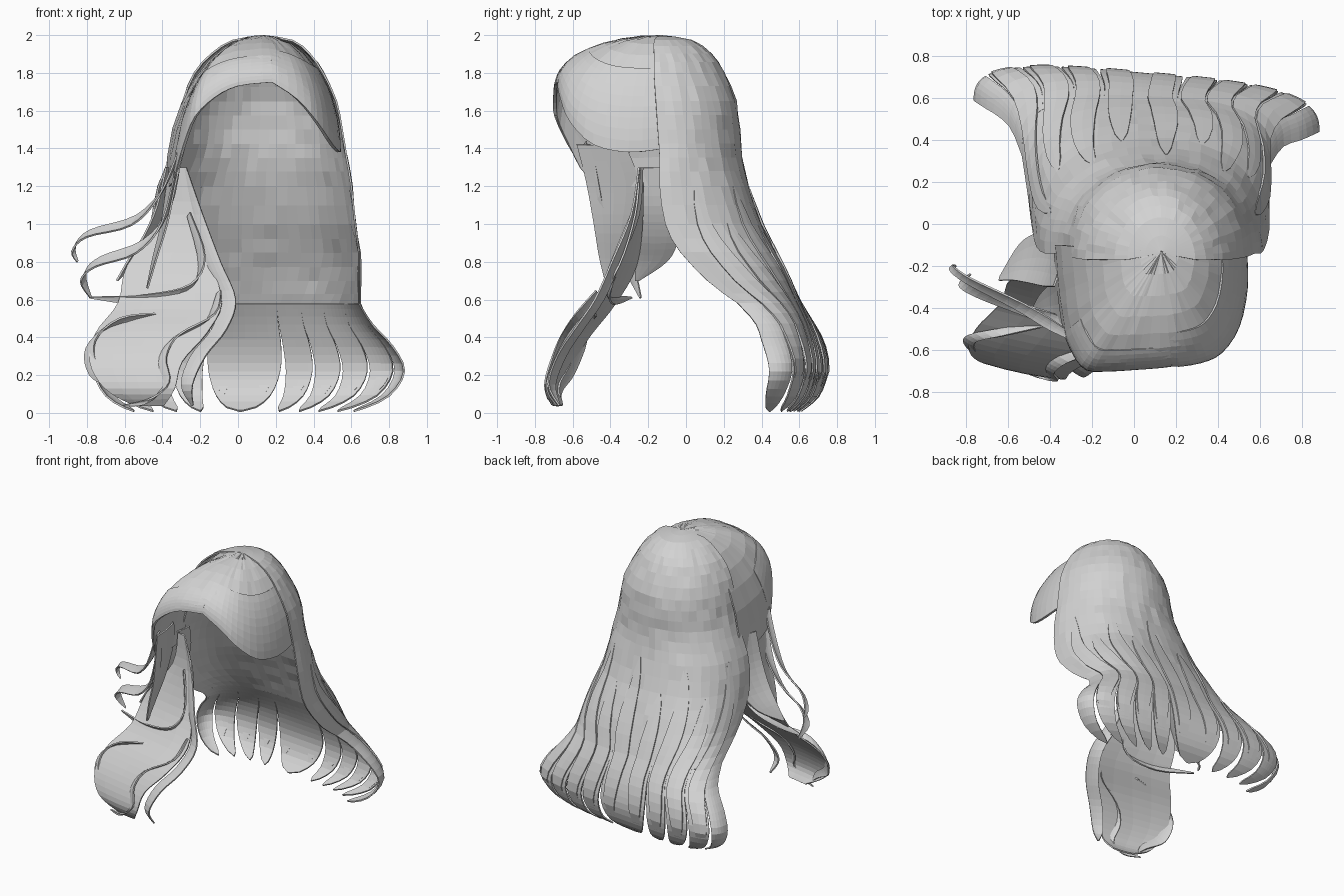
import bpy
import bmesh
import math
import random
from mathutils import Vector

random.seed(4)
cube = bpy.data.objects.get("Cube")
if cube:
    bpy.data.objects.remove(cube, do_unlink=True)

# Single hair colour
hair = bpy.data.materials.new("hair_grey")
hair.use_nodes = True
hair.diffuse_color = (0.65, 0.65, 0.65, 1)
hair.node_tree.nodes["Principled BSDF"].inputs["Base Color"].default_value = hair.diffuse_color


def smooth_path(points, steps):
    """Pass a soft curve through tuples of any length."""
    points = [Vector(p) for p in points]
    result = []
    for i in range(len(points) - 1):
        before = points[max(i - 1, 0)]
        start, end = points[i], points[i + 1]
        after = points[min(i + 2, len(points) - 1)]
        for k in range(steps):
            t = k / steps
            tangent_a, tangent_b = (end - before) / 2, (after - start) / 2
            result.append(start * (2 * t**3 - 3 * t**2 + 1) + tangent_a * (t**3 - 2 * t**2 + t)
                          + end * (3 * t**2 - 2 * t**3) + tangent_b * (t**3 - t**2))
    result.append(points[-1])
    return result


def sheet(name, grid, thickness=0.01):
    """Skin a grid of points and give it a little thickness."""
    bm = bmesh.new()
    verts = [[bm.verts.new(p) for p in row] for row in grid]
    for upper, lower in zip(verts, verts[1:]):
        for i in range(len(upper) - 1):
            bm.faces.new((upper[i], upper[i + 1], lower[i + 1], lower[i]))
    bmesh.ops.remove_doubles(bm, verts=bm.verts, dist=0.0005)
    bmesh.ops.recalc_face_normals(bm, faces=bm.faces)
    mesh = bpy.data.meshes.new(name)
    bm.to_mesh(mesh)
    bm.free()
    mesh.materials.append(hair)
    obj = bpy.data.objects.new(name, mesh)
    bpy.context.collection.objects.link(obj)
    solid = obj.modifiers.new("thickness", "SOLIDIFY")
    solid.thickness = thickness
    solid.offset = 0


def section(row, fractions):
    """Points on a U-shaped level of the back hair, evenly spaced along its length."""
    z, left, right, back, front, power = row
    middle, half = (left + right) / 2, (right - left) / 2
    skew = 0.09 * min(max((0.75 - z) / 0.35, 0), 1)
    dense = []
    for i in range(241):
        a = math.pi * i / 240
        c, s = math.cos(a), max(math.sin(a), 0)
        x = middle - half * math.copysign(abs(c) ** (2 / power), c)
        y = front + (back - front) * s ** (2 / power) - skew * x
        dense.append(Vector((x, y, z)))
    lengths = [0]
    for p, q in zip(dense, dense[1:]):
        lengths.append(lengths[-1] + (q - p).length)
    points, i = [], 0
    for f in fractions:
        target = f * lengths[-1]
        while i < len(dense) - 2 and lengths[i + 1] < target:
            i += 1
        share = (target - lengths[i]) / max(lengths[i + 1] - lengths[i], 1e-9)
        points.append(dense[i].lerp(dense[i + 1], min(max(share, 0), 1)))
    return points


# Back hair: height, left, right, back, front edge, squareness
upper_levels = [
    (1.995, 0.12, 0.14, -0.13, -0.14, 2), (1.97, -0.03, 0.29, 0.03, -0.17, 2),
    (1.9, -0.14, 0.38, 0.13, -0.17, 2), (1.8, -0.23, 0.45, 0.2, -0.17, 2),
    (1.65, -0.29, 0.52, 0.26, -0.16, 2.1), (1.5, -0.32, 0.55, 0.28, -0.15, 2.1),
    (1.35, -0.36, 0.575, 0.29, -0.14, 2.2), (1.2, -0.42, 0.6, 0.33, -0.14, 2.4),
    (1.0, -0.46, 0.62, 0.4, -0.11, 2.6), (0.85, -0.48, 0.64, 0.47, -0.03, 2.9),
    (0.7, -0.5, 0.64, 0.54, 0.12, 3.1), (0.58, -0.53, 0.64, 0.59, 0.3, 3.2)]
lower_levels = [
    upper_levels[-1], (0.47, -0.59, 0.71, 0.65, 0.42, 3.3),
    (0.35, -0.7, 0.82, 0.7, 0.48, 3.4), (0.22, -0.76, 0.88, 0.72, 0.5, 3.4),
    (0.09, -0.7, 0.8, 0.68, 0.44, 3.4), (0.01, -0.58, 0.64, 0.59, 0.38, 3.4)]

columns = [i / 28 for i in range(29)]
back_grid = [section(row, columns) for row in smooth_path(upper_levels, 2)]
for level in back_grid[3:-1]:
    for point in level[1:-1]:
        point += Vector((random.uniform(-1, 1), random.uniform(-1, 1), 0)) * 0.005
sheet("back_hair", back_grid)

# Separate ends: full width at first, then rounded to a tip that curls inward
breaks = [0, 0.08, 0.17, 0.27, 0.365, 0.595, 0.68, 0.76, 0.84, 0.92, 1]
for number, (start, end) in enumerate(zip(breaks, breaks[1:])):
    levels = smooth_path(lower_levels, 3)
    centre, half = (start + end) / 2, (end - start) / 2
    grid = []
    for i, row in enumerate(levels):
        t = i / (len(levels) - 1)
        spread = half * max((1 - 0.22 * t * t) * math.sqrt(1 - t**5), 0.05)
        middle = centre + (0.5 - centre) * 0.1 * t**4
        grid.append(section(row, [middle + spread * (k / 3 - 1) for k in range(7)]))
    sheet(f"back_hair_end_{number + 1}", grid)

# Raised locks lying on the back hair, running down to the ends
for number, centre in enumerate((0.125, 0.225, 0.32, 0.42, 0.54, 0.64, 0.72, 0.8, 0.88)):
    rows = smooth_path(upper_levels[7 + number % 2:] + lower_levels[1:5], 2)
    grid = []
    for i, row in enumerate(rows):
        t = i / (len(rows) - 1)
        spread = 0.034 * (0.1 + math.sin(math.pi * t) ** 0.6)
        lift = 0.018 * math.sin(math.pi * t)
        row[1], row[2], row[3] = row[1] - lift, row[2] + lift, row[3] + lift
        grid.append(section(row, [centre + spread * (k - 1) for k in range(3)]))
    sheet(f"back_overlay_{number + 1}", grid)

# Front hair: dome meridians falling from the crown to a shaped hem
crown = Vector((0.13, -0.13, 1.995))
hem = [(0.53, -0.11, 1.4), (0.53, -0.3, 1.38), (0.49, -0.48, 1.42), (0.41, -0.6, 1.54),
       (0.31, -0.65, 1.66), (0.18, -0.675, 1.75), (0, -0.685, 1.73), (-0.12, -0.69, 1.67),
       (-0.22, -0.685, 1.57), (-0.28, -0.62, 1.42), (-0.33, -0.52, 1.25),
       (-0.36, -0.33, 1.2), (-0.38, -0.1, 1.2)]


def dome(name, edge, first, puff, rough):
    """Shell from a fraction of the way down to the hem, puffed most at its middle."""
    grid = []
    tips = smooth_path(edge, 3)
    for j, tip in enumerate(tips):
        swell = 1 + puff * max(math.sin(math.pi * j / (len(tips) - 1)), 0) ** 0.5
        line = []
        for k in range(9):
            a = (first + (1 - first) * k / 8) * math.pi / 2
            out, up = math.sin(a) * swell, math.cos(a) * swell
            p = Vector((crown.x + (tip.x - crown.x) * out, crown.y + (tip.y - crown.y) * out,
                        tip.z + (crown.z - tip.z) * min(up, 1)))
            if 0 < k < 8:
                p += Vector([random.uniform(-rough, rough) for _ in range(3)])
            line.append(p)
        grid.append(line)
    sheet(name, grid)


dome("front_hair", hem, 0, 0, 0.003)
dome("swept_fringe", hem[:6], 0.5, 0.025, 0.001)
dome("side_fringe", hem[5:11], 0.62, 0.015, 0.001)


def lock(name, path, across, bulge=0.15):
    """Tapering ribbon; each path point is x, y, z and width."""
    points = smooth_path(path, 4)
    across = Vector(across).normalized()
    grid = []
    for i, p in enumerate(points):
        here = p.xyz
        along = points[min(i + 1, len(points) - 1)].xyz - points[max(i - 1, 0)].xyz
        normal = along.cross(across).normalized()
        width = max(p[3], 0.008)
        grid.append([here + across * width * s + normal * width * bulge * (0.25 - s * s)
                     for s in (-0.5, -0.25, 0, 0.25, 0.5)])
    sheet(name, grid)


# Wide wavy panel on the right side of the front
lock("front_panel", [
    (-0.31, -0.24, 1.3, 0.06), (-0.29, -0.25, 1.05, 0.2), (-0.36, -0.31, 0.78, 0.46),
    (-0.36, -0.43, 0.58, 0.56), (-0.46, -0.56, 0.42, 0.6), (-0.54, -0.65, 0.27, 0.5),
    (-0.52, -0.7, 0.13, 0.38), (-0.47, -0.67, 0.04, 0.16)], (1, -0.2, 0), 0.1)
# Side hair falling below the dome and sweeping outward behind the panel
lock("side_panel", [
    (-0.36, -0.2, 1.3, 0.2), (-0.4, -0.17, 1.1, 0.26), (-0.47, -0.16, 0.94, 0.25),
    (-0.56, -0.18, 0.81, 0.18), (-0.64, -0.26, 0.7, 0.02)], (0.2, 0.9, 0))
# Flat hair joining the fringe to the loose locks
lock("temple_panel", [
    (-0.3, -0.45, 1.42, 0.26), (-0.35, -0.39, 1.22, 0.28), (-0.39, -0.39, 1.0, 0.2),
    (-0.44, -0.4, 0.82, 0.12), (-0.48, -0.41, 0.66, 0.02)], (-0.15, 1, 0))
# Ribbons that frame the panel and curl at the bottom
lock("inner_wave", [
    (-0.29, -0.24, 1.3, 0.04), (-0.22, -0.27, 1.05, 0.08), (-0.13, -0.37, 0.8, 0.09),
    (-0.05, -0.46, 0.6, 0.09), (-0.1, -0.57, 0.44, 0.09), (-0.21, -0.66, 0.3, 0.09),
    (-0.27, -0.71, 0.15, 0.07), (-0.24, -0.67, 0.04, 0.01)], (1, -0.6, 0))
lock("middle_wave", [
    (-0.1, -0.47, 0.64, 0.03), (-0.15, -0.57, 0.5, 0.08), (-0.34, -0.64, 0.39, 0.09),
    (-0.41, -0.69, 0.27, 0.09), (-0.39, -0.73, 0.14, 0.08), (-0.48, -0.72, 0.06, 0.06),
    (-0.61, -0.66, 0.04, 0.01)], (0.7, -0.4, 0.6))
lock("outer_wave", [
    (-0.42, -0.48, 0.52, 0.03), (-0.65, -0.52, 0.48, 0.07), (-0.78, -0.55, 0.36, 0.07),
    (-0.76, -0.61, 0.22, 0.07), (-0.65, -0.66, 0.14, 0.05), (-0.6, -0.67, 0.08, 0.01)],
    (0.7, -0.4, 0.6))
lock("crossing_wave", [
    (-0.26, -0.28, 1.05, 0.03), (-0.19, -0.37, 0.8, 0.07), (-0.27, -0.42, 0.65, 0.08),
    (-0.5, -0.39, 0.6, 0.07), (-0.78, -0.29, 0.61, 0.01)], (0.4, -0.4, 0.7))
# Loose flicks out to the side
lock("upper_flick", [
    (-0.3, -0.54, 1.42, 0.05), (-0.4, -0.48, 1.18, 0.08), (-0.55, -0.39, 1.02, 0.07),
    (-0.79, -0.27, 0.95, 0.05), (-0.87, -0.21, 0.87, 0.04), (-0.85, -0.2, 0.8, 0.01)],
    (0.4, 0.4, 0.7))
lock("lower_flick", [
    (-0.31, -0.5, 1.36, 0.05), (-0.38, -0.46, 1.05, 0.1), (-0.52, -0.41, 0.88, 0.09),
    (-0.74, -0.33, 0.8, 0.07), (-0.82, -0.28, 0.72, 0.06), (-0.78, -0.24, 0.61, 0.01)],
    (0.4, 0.4, 0.7))
